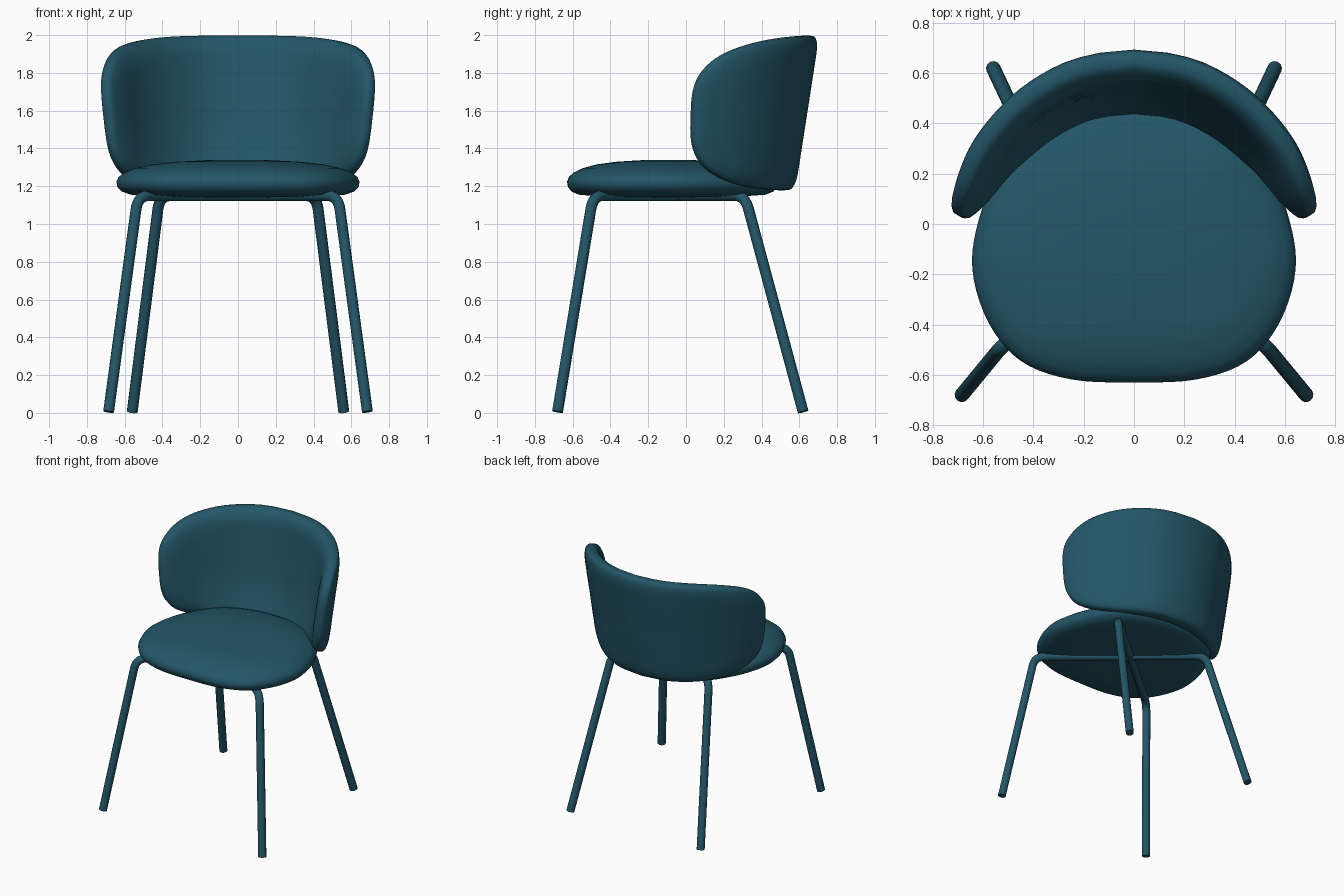
import bpy, bmesh, math
from mathutils import Vector

cube = bpy.data.objects.get("Cube")
if cube:
    bpy.data.objects.remove(cube, do_unlink=True)

teal = bpy.data.materials.new("dark teal")
teal.use_nodes = True
colour = (0.017, 0.094, 0.138, 1)
teal.diffuse_color = colour
bsdf = next(n for n in teal.node_tree.nodes if n.type == 'BSDF_PRINCIPLED')
bsdf.inputs["Base Color"].default_value = colour
bsdf.inputs["Roughness"].default_value = 0.8


def spline(points, t):
    """Point on a smooth open spline, t counted in control points."""
    i = max(0, min(int(t), len(points) - 2))
    f = t - i
    p1, p2 = points[i], points[i + 1]
    p0 = points[i - 1] if i > 0 else p1 * 2 - p2
    p3 = points[i + 2] if i + 2 < len(points) else p2 * 2 - p1
    return 0.5 * (2 * p1 + (p2 - p0) * f + (2 * p0 - 5 * p1 + 4 * p2 - p3) * f * f
                  + (3 * p1 - p0 - 3 * p2 + p3) * f ** 3)


def loft(name, first, rings, last):
    """Closed skin over rings, with a pole point at each end."""
    bm = bmesh.new()
    a, b = bm.verts.new(first), bm.verts.new(last)
    rows = [[bm.verts.new(p) for p in ring] for ring in rings]
    n = len(rows[0])
    for k in range(n):
        m = (k + 1) % n
        bm.faces.new((a, rows[0][k], rows[0][m]))
        bm.faces.new((b, rows[-1][m], rows[-1][k]))
        for r, q in zip(rows, rows[1:]):
            bm.faces.new((r[k], q[k], q[m], r[m]))
    bmesh.ops.recalc_face_normals(bm, faces=bm.faces)
    mesh = bpy.data.meshes.new(name)
    bm.to_mesh(mesh)
    bm.free()
    mesh.materials.append(teal)
    mesh.shade_smooth()
    obj = bpy.data.objects.new(name, mesh)
    bpy.context.collection.objects.link(obj)
    return obj


# Seat cushion: half outline mirrored, then scaled along a domed profile
half = [(0, -.63), (.25, -.618), (.45, -.545), (.58, -.39), (.643, -.18),
        (.617, .02), (.54, .2), (.42, .36), (.22, .46), (0, .49)]
loop = half + [(-x, y) for x, y in half[-2:0:-1]]
N = len(loop)
wrapped = [Vector(loop[k % N]) for k in range(-1, N + 2)]
outline = [spline(wrapped, 1 + k / 5) for k in range(N * 5)]
profile = [(.25, 1.338), (.5, 1.33), (.7, 1.316), (.84, 1.296), (.93, 1.273),
           (.98, 1.25), (1, 1.224), (.99, 1.195), (.955, 1.172), (.88, 1.155), (.6, 1.143)]
rings = [[(p.x * s, -.1 + (p.y + .1) * s, z) for p in outline] for s, z in profile]
loft("seat_cushion", (0, -.1, 1.34), rings, (0, -.1, 1.14))

# Wraparound backrest: a rounded panel bent along a plan curve, leaning outward
right = [(.14, .567), (.27, .525), (.42, .429), (.56, .28), (.654, .105), (.685, .025)]
plan = [Vector((-x, y)) for x, y in reversed(right)] + [Vector((0, .582))] + [Vector(p) for p in right]
samples = [spline(plan, k / 40) for k in range(40 * (len(plan) - 1) + 1)]
lengths = [0]
for p, q in zip(samples, samples[1:]):
    lengths.append(lengths[-1] + (q - p).length)


def on_plan(s):
    """Position and outward normal at s, from -1 (right end) to 1 (left end)."""
    want = (s + 1) / 2 * lengths[-1]
    i = 0
    while i < len(samples) - 2 and lengths[i + 1] < want:
        i += 1
    f = (want - lengths[i]) / (lengths[i + 1] - lengths[i])
    d = samples[min(i + 9, len(samples) - 1)] - samples[max(i - 8, 0)]
    return samples[i].lerp(samples[i + 1], f), Vector((-d.y, d.x)).normalized()


def panel_point(s, v, offset):
    p, n = on_plan(s)
    z = 1.588 + .41 * v
    if offset < 0:  # fuller padding low on the inside
        offset *= 1 + .9 * min(0, v) ** 2 * (1 - s * s)
    n = n * (offset + (.155 - .045 * s * s) * (z - 1.6))
    return (p.x + n.x, p.y + n.y, z)


def edge(k, count=112):
    a = 2 * math.pi * k / count
    c, s = math.cos(a), math.sin(a)
    e = 2 / (3 if s > 0 else 3.5)
    return math.copysign(abs(c) ** e, c), math.copysign(abs(s) ** e, s)


rim = [edge(k) for k in range(112)]
radii = [.1, .2, .3, .4, .5, .6, .7, .78, .84, .89, .93, .96, .98, .993, 1]


def height(r):
    return math.sqrt(max(0, 1 - max(0, (r - .76) / .24) ** 2))


T = .062
inner = [[panel_point(s * r, v * r, -T * height(r)) for s, v in rim] for r in radii]
outer = [[panel_point(s * r, v * r, T * height(r) ** .5) for s, v in rim] for r in radii[-2::-1]]
loft("backrest", panel_point(0, 0, -T), inner + outer, panel_point(0, 0, T))


# Legs: two bent tubes that cross diagonally beneath the seat
def bent_tube(name, corners, radius, bend):
    pts = [Vector(p) for p in corners]
    path = [pts[0]]
    for a, b, c in zip(pts, pts[1:], pts[2:]):
        start = b + (a - b).normalized() * bend
        end = b + (c - b).normalized() * bend
        for k in range(9):
            t = k / 8
            path.append(start * (1 - t) ** 2 + b * 2 * t * (1 - t) + end * t * t)
    path.append(pts[-1])
    curve = bpy.data.curves.new(name, 'CURVE')
    curve.dimensions = '3D'
    curve.bevel_depth = radius
    curve.bevel_resolution = 4
    curve.use_fill_caps = True
    line = curve.splines.new('POLY')
    line.points.add(len(path) - 1)
    for point, p in zip(line.points, path):
        point.co = (*p, 1)
    line.use_smooth = True
    curve.materials.append(teal)
    obj = bpy.data.objects.new(name, curve)
    bpy.context.collection.objects.link(obj)


for side, label in ((1, "left"), (-1, "right")):
    bent_tube("leg_frame_front_" + label,
              [(side * .685, -.68, .006), (side * .53, -.492, 1.15),
               (-side * .415, .312, 1.15), (-side * .56, .62, .006)], .029, .075)
